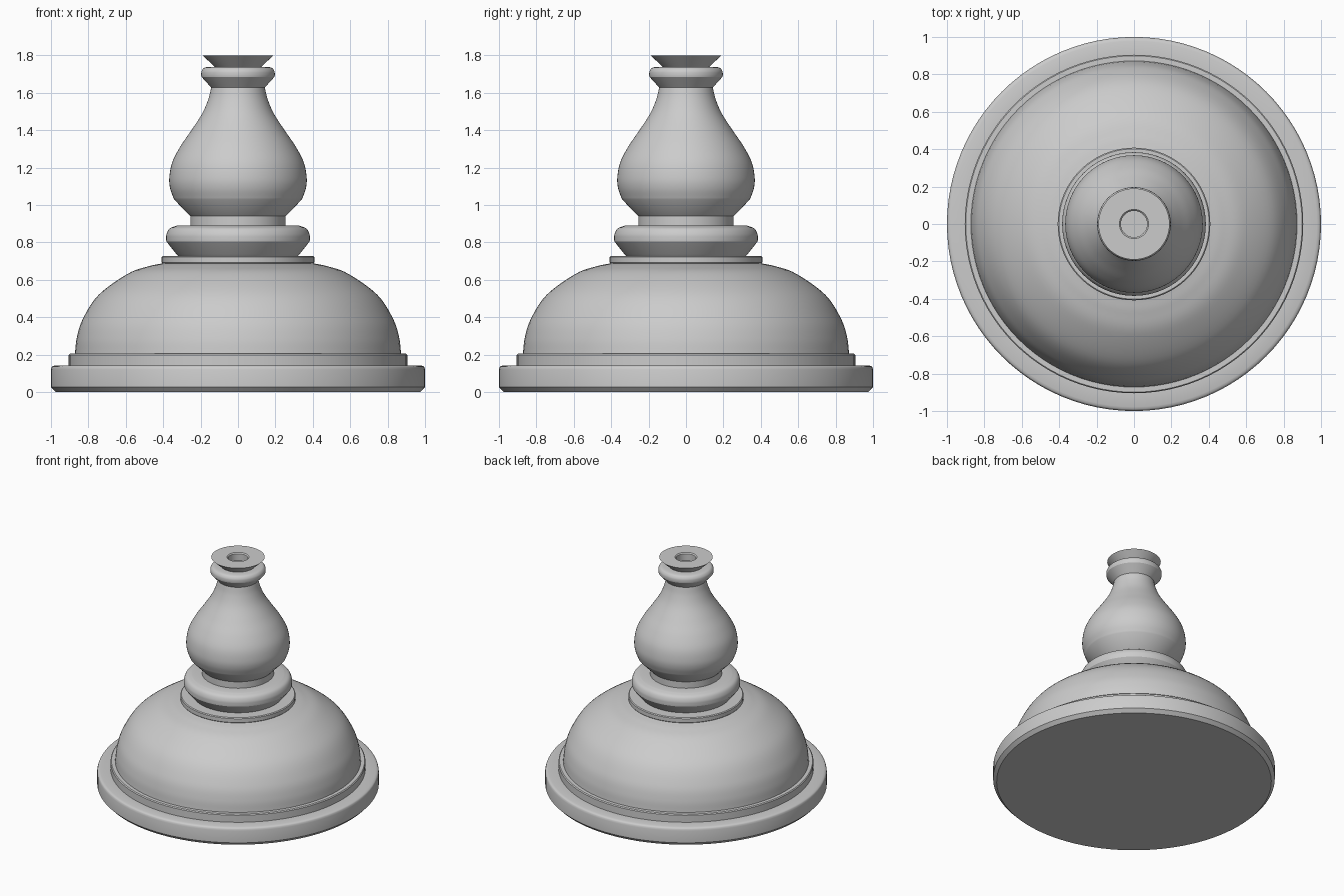
import bpy
import bmesh
from math import cos, sin, tau, radians
from mathutils import Vector

SIDES = 96

cube = bpy.data.objects.get("Cube")
if cube:
    bpy.data.objects.remove(cube, do_unlink=True)

grey = bpy.data.materials.new("plain grey")
grey.use_nodes = True
grey.diffuse_color = (0.6, 0.6, 0.6, 1)
grey.node_tree.nodes["Principled BSDF"].inputs["Base Color"].default_value = (0.6, 0.6, 0.6, 1)


def curve(points, steps=6):
    """Smooth curve running through a few (radius, height) points."""
    p = [Vector(q) for q in points]
    p = [2 * p[0] - p[1]] + p + [2 * p[-1] - p[-2]]
    out = []
    for a, b, c, d in zip(p, p[1:], p[2:], p[3:]):
        for i in range(steps):
            t = i / steps
            out.append(0.5 * (2 * b + (c - a) * t + (2 * a - 5 * b + 4 * c - d) * t ** 2
                              + (3 * b - a - 3 * c + d) * t ** 3))
    return [tuple(v) for v in out] + [tuple(points[-1])]


def lathe(name, profile):
    """Turn a bottom-to-top profile about z; radius 0 closes with a fan."""
    bm = bmesh.new()
    rings = []
    for r, z in profile:
        if r == 0:
            rings.append([bm.verts.new((0, 0, z))] * SIDES)
        else:
            rings.append([bm.verts.new((r * cos(tau * i / SIDES), r * sin(tau * i / SIDES), z))
                          for i in range(SIDES)])
    for low, high in zip(rings, rings[1:]):
        for i in range(SIDES):
            j = (i + 1) % SIDES
            corners = list(dict.fromkeys((low[i], low[j], high[j], high[i])))
            bm.faces.new(corners)
    mesh = bpy.data.meshes.new(name)
    bm.to_mesh(mesh)
    bm.free()
    mesh.materials.append(grey)
    obj = bpy.data.objects.new(name, mesh)
    bpy.context.collection.objects.link(obj)
    bpy.ops.object.select_all(action="DESELECT")
    obj.select_set(True)
    bpy.context.view_layer.objects.active = obj
    bpy.ops.object.shade_smooth_by_angle(angle=radians(30))


# Wide foot with a bevelled lower edge and a rounded upper edge
lathe("foot_plate", [(0, 0), (0.975, 0), (1, 0.026)]
      + curve([(1, 0.12), (0.994, 0.136), (0.978, 0.143)], 3) + [(0.905, 0.143)])

# Step between the foot and the dome
lathe("foot_step", [(0.905, 0.143), (0.905, 0.198), (0.899, 0.205), (0.872, 0.205)])

# Domed body
lathe("dome", curve([(0.872, 0.205), (0.862, 0.29), (0.83, 0.39), (0.745, 0.52),
                     (0.59, 0.632), (0.48, 0.672), (0.405, 0.688)]))

# Thin collar on the dome
lathe("dome_collar", [(0.405, 0.688), (0.408, 0.692), (0.408, 0.722), (0.402, 0.728), (0.32, 0.728)])

# Cushion ring, undercut below and rounded above
lathe("cushion_ring", [(0.32, 0.728), (0.33, 0.738), (0.383, 0.805)]
      + curve([(0.384, 0.815), (0.382, 0.845), (0.365, 0.875), (0.325, 0.89)], 5) + [(0.255, 0.89)])

# Short neck under the vase
lathe("lower_neck", [(0.255, 0.89), (0.255, 0.94)])

# Vase-shaped stem
lathe("vase", [(0.255, 0.94)]
      + curve([(0.342, 1.03), (0.363, 1.09), (0.367, 1.15), (0.351, 1.23), (0.307, 1.315),
               (0.249, 1.4), (0.191, 1.49), (0.159, 1.565), (0.143, 1.628)]))

# Small ring at the top of the stem
lathe("upper_ring", [(0.143, 1.628), (0.195, 1.685)]
      + curve([(0.197, 1.695), (0.195, 1.715), (0.183, 1.732), (0.165, 1.738)], 4) + [(0.123, 1.738)])

# Flared cap with a round socket
lathe("flared_cap", [(0.123, 1.738), (0.19, 1.8), (0.078, 1.8), (0.07, 1.792), (0.07, 1.74), (0, 1.74)])
